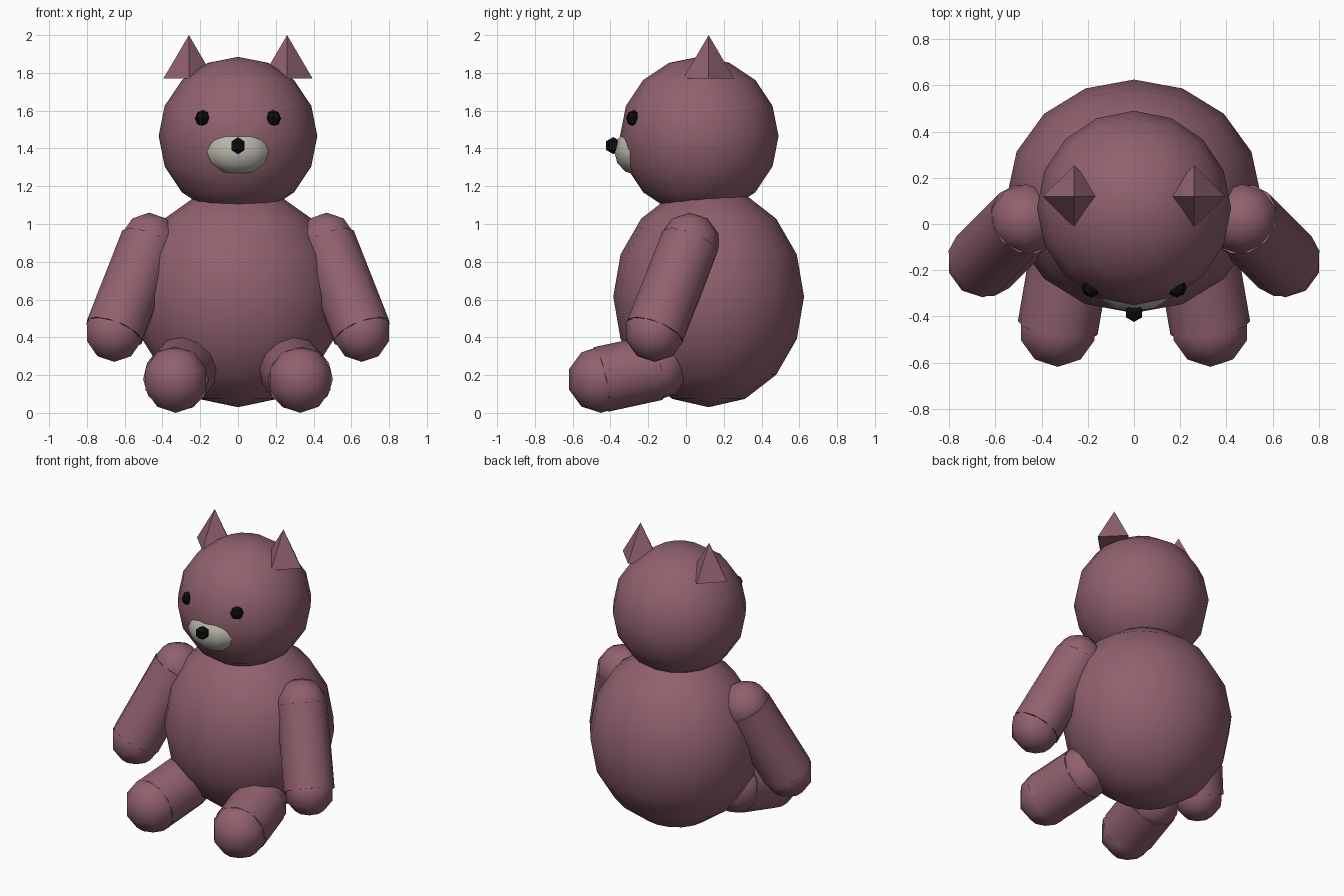
import bpy
from math import radians
from mathutils import Vector

cube = bpy.data.objects.get("Cube")
if cube:
    bpy.data.objects.remove(cube, do_unlink=True)


def material(name, rgb):
    mat = bpy.data.materials.new(name)
    mat.use_nodes = True
    mat.diffuse_color = (*rgb, 1)
    mat.node_tree.nodes["Principled BSDF"].inputs["Base Color"].default_value = (*rgb, 1)
    return mat


FUR = material("mauve fur", (0.28, 0.12, 0.155))
CREAM = material("cream muzzle", (0.48, 0.46, 0.40))
BLACK = material("black", (0.004, 0.004, 0.004))


def finish(name, mat, smooth=True):
    obj = bpy.context.object
    obj.name = name
    obj.data.materials.append(mat)
    if smooth:
        bpy.ops.object.shade_smooth_by_angle(angle=radians(60))
    return obj


def ball(name, center, radii, segments, mat=FUR, smooth=True):
    bpy.ops.mesh.primitive_uv_sphere_add(segments=segments, ring_count=segments // 2,
                                         radius=1, location=center)
    bpy.context.object.scale = radii
    bpy.ops.object.transform_apply(location=False, rotation=False, scale=True)
    return finish(name, mat, smooth)


def limb(name, start, end, radius):
    # Straight tube between two joint centres
    a, b = Vector(start), Vector(end)
    bpy.ops.mesh.primitive_cylinder_add(vertices=12, radius=radius, depth=(b - a).length,
                                        location=(a + b) / 2)
    bpy.context.object.rotation_euler = (b - a).to_track_quat("Z", "Y").to_euler()
    return finish(name, FUR)


# Body, head and face
ball("body", (0, 0.12, 0.615), (0.55, 0.505, 0.585), 16)
ball("head", (0, 0.07, 1.465), (0.42, 0.42, 0.42), 16)
ball("muzzle", (0, -0.26, 1.385), (0.18, 0.12, 0.125), 12, CREAM)
ball("nose", (0, -0.385, 1.415), (0.045,) * 3, 6, BLACK, False)

for side, s in (("left", 1), ("right", -1)):
    # Eye
    ball(side + "_eye", (s * 0.185, -0.275, 1.56), (0.043,) * 3, 8, BLACK, False)

    # Pyramid ear
    bpy.ops.mesh.primitive_cone_add(vertices=4, radius1=0.135, depth=0.23,
                                    location=(s * 0.26, 0.12, 1.885))
    finish(side + "_ear", FUR, False)

    # Arm hanging outward and forward
    shoulder, hand = (s * 0.47, 0.02, 0.90), (s * 0.655, -0.165, 0.43)
    ball(side + "_shoulder", shoulder, (0.16,) * 3, 10)
    limb(side + "_arm", shoulder, hand, 0.16)
    ball(side + "_hand", hand, (0.16,) * 3, 10)

    # Leg stretched forward
    hip, foot = (s * 0.28, -0.16, 0.24), (s * 0.33, -0.45, 0.177)
    ball(side + "_hip", hip, (0.175,) * 3, 10)
    limb(side + "_leg", hip, foot, 0.175)
    ball(side + "_foot", foot, (0.177,) * 3, 10)
